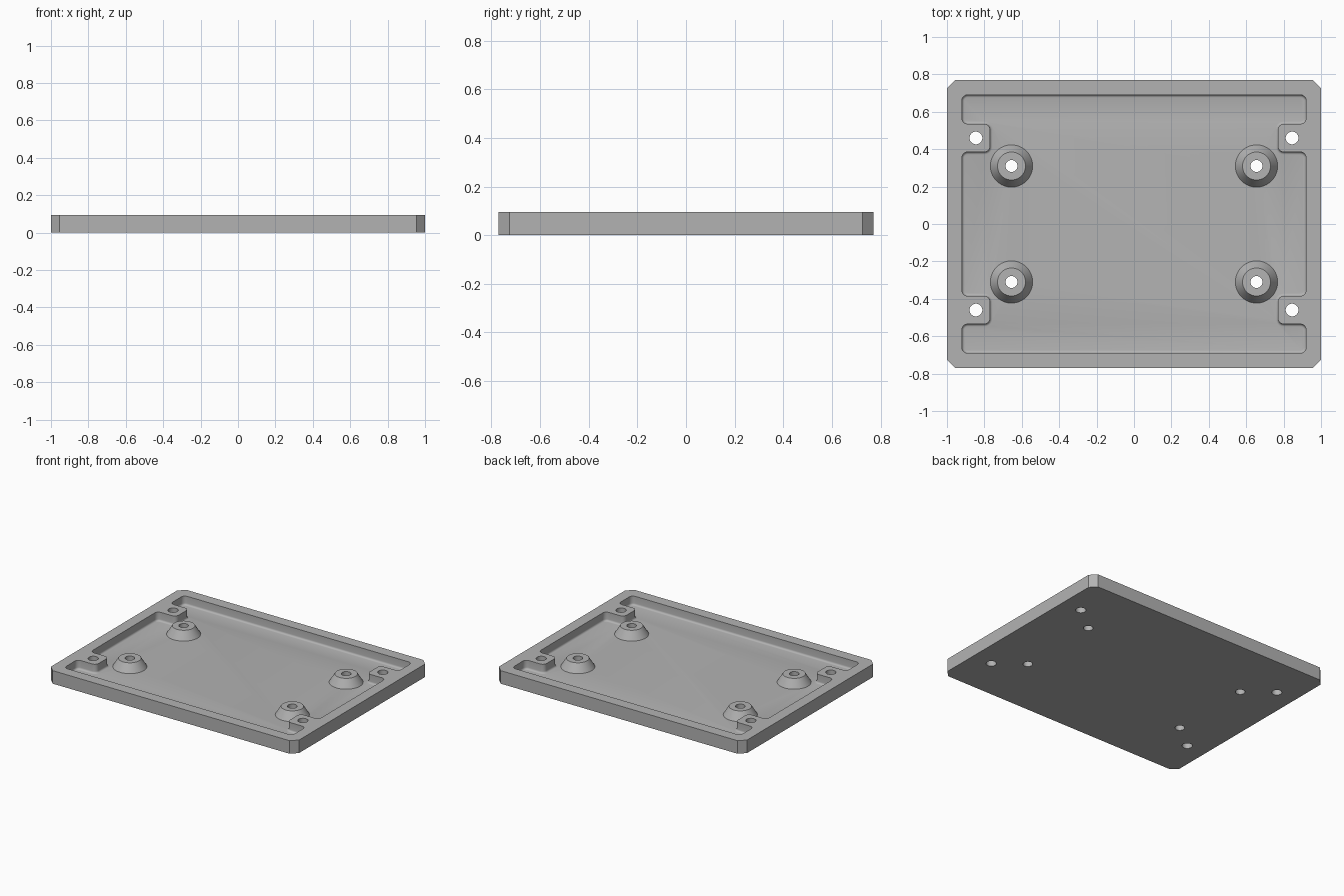
import bpy, bmesh, math
from mathutils import Vector

cube = bpy.data.objects.get("Cube")
if cube:
    bpy.data.objects.remove(cube, do_unlink=True)

HEIGHT, FLOOR, BOSS_TOP = 0.095, 0.03, 0.091
HALF_X, HALF_Y, CHAMFER = 1.0, 0.77, 0.045
MOUNT, BOSS = (0.845, 0.46), (0.655, 0.31)
MOUNT_R, BOSS_R = 0.034, 0.032
CORNERS = [(1, 1), (-1, 1), (-1, -1), (1, -1)]

grey = bpy.data.materials.new("plain grey")
grey.use_nodes = True
colour = (0.45, 0.45, 0.45, 1)
grey.diffuse_color = colour
grey.node_tree.nodes["Principled BSDF"].inputs["Base Color"].default_value = colour


def loft(name, rings, caps=True):
    """Skin a stack of equal-length point rings into an object."""
    bm = bmesh.new()
    rows = [[bm.verts.new(p) for p in ring] for ring in rings]
    for low, high in zip(rows, rows[1:]):
        for i in range(len(low)):
            j = (i + 1) % len(low)
            bm.faces.new((low[i], low[j], high[j], high[i]))
    if caps:
        bm.faces.new(rows[0][::-1])
        bm.faces.new(rows[-1])
        bmesh.ops.recalc_face_normals(bm, faces=bm.faces)
    mesh = bpy.data.meshes.new(name)
    bm.to_mesh(mesh)
    bm.free()
    mesh.materials.append(grey)
    obj = bpy.data.objects.new(name, mesh)
    bpy.context.collection.objects.link(obj)
    return obj


def circle(centre, r, z, n=40):
    return [(centre[0] + r * math.cos(i * math.tau / n),
             centre[1] + r * math.sin(i * math.tau / n), z) for i in range(n)]


def mirror_quarter(quarter):
    """Mirror a first-quadrant path into a full counterclockwise outline."""
    pts = []
    for sx, sy in CORNERS:
        path = quarter if sx * sy > 0 else quarter[::-1]
        pts += [Vector((x * sx, y * sy)) for x, y in path]
    return pts


def rounded(corners, radius, inset, z, steps=5):
    """Inset a right-angled outline and round its corners."""
    ring = []
    for i, p in enumerate(corners):
        d1 = (p - corners[i - 1]).normalized()
        d2 = (corners[(i + 1) % len(corners)] - p).normalized()
        n1, n2 = Vector((-d1.y, d1.x)), Vector((-d2.y, d2.x))
        turn = 1 if d1.cross(d2) > 0 else -1
        r = radius - turn * inset
        centre = p + (n1 + n2) * (inset + turn * r)
        for k in range(steps + 1):
            a = k / steps * math.pi / 2
            q = centre - turn * r * (n1 * math.cos(a) + n2 * math.sin(a))
            ring.append((q.x, q.y, z))
    return ring


def smooth(obj):
    bpy.ops.object.select_all(action="DESELECT")
    obj.select_set(True)
    bpy.context.view_layer.objects.active = obj
    bpy.ops.object.shade_smooth_by_angle(angle=math.radians(30))


def cut(obj, cutter):
    bpy.context.view_layer.objects.active = obj
    cutter.hide_render = True
    mod = obj.modifiers.new("cut", "BOOLEAN")
    mod.operation, mod.solver, mod.object = "DIFFERENCE", "EXACT", cutter
    bpy.ops.object.modifier_apply(modifier=mod.name)
    bpy.data.objects.remove(cutter, do_unlink=True)


# Base plate with chamfered corners
edge = mirror_quarter([(HALF_X, HALF_Y - CHAMFER), (HALF_X - CHAMFER, HALF_Y)])
plate = loft("base_plate", [[(p.x, p.y, z) for p in edge] for z in (0, HEIGHT)])

# Pocket with a small fillet round the floor, leaving four mounting tabs
pocket = mirror_quarter([(0.92, 0.385), (0.77, 0.385), (0.77, 0.535),
                         (0.92, 0.535), (0.92, 0.69)])
fillet = 0.014
rings = []
for k in range(5):
    a = k / 4 * math.pi / 2
    rings.append(rounded(pocket, 0.03, fillet * (1 - math.sin(a)),
                         FLOOR + fillet * (1 - math.cos(a))))
rings.append(rounded(pocket, 0.03, 0, HEIGHT + 0.1))
cut(plate, loft("pocket_cutter", rings))

# Through holes in the tabs and below the bosses
for sx, sy in CORNERS:
    for (x, y), r in ((MOUNT, MOUNT_R), (BOSS, BOSS_R)):
        c = (x * sx, y * sy)
        cut(plate, loft("hole_cutter", [circle(c, r, z) for z in (-0.1, 0.2)]))
smooth(plate)

# Conical standoff bosses with bores
for (sx, sy), place in zip(CORNERS, ("back_left", "back_right", "front_right", "front_left")):
    c = (BOSS[0] * sx, BOSS[1] * sy)
    profile = [(0.113, FLOOR), (0.075, BOSS_TOP), (BOSS_R, BOSS_TOP), (BOSS_R, FLOOR)]
    smooth(loft("boss_" + place, [circle(c, r, z) for r, z in profile], caps=False))
